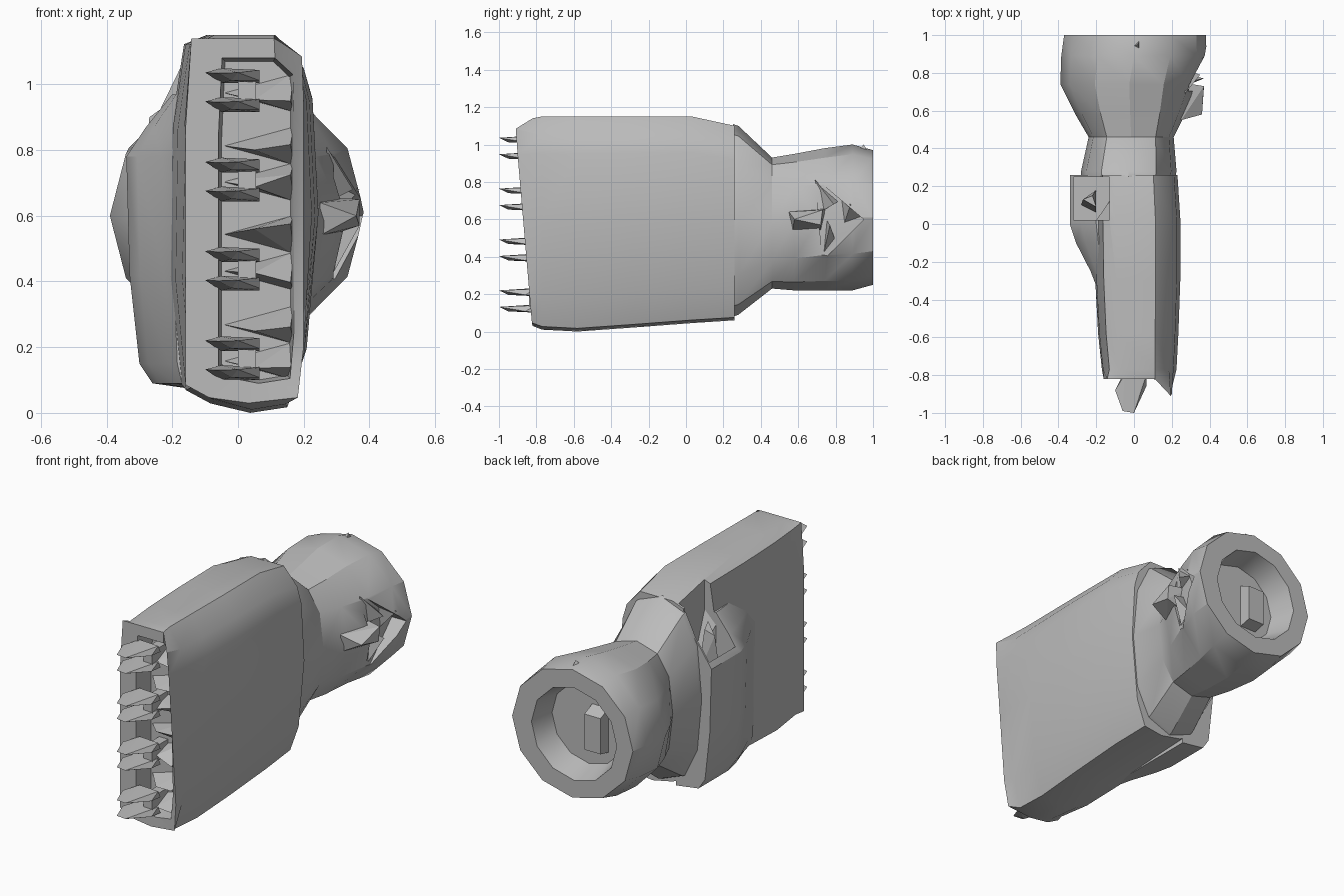
import bpy, bmesh, random
from math import cos, sin, pi, copysign

old = bpy.data.objects.get("Cube")
if old:
    bpy.data.objects.remove(old)

grey = bpy.data.materials.new("plain grey")
grey.use_nodes = True
colour = (0.5, 0.5, 0.5, 1)
grey.diffuse_color = colour
grey.node_tree.nodes["Principled BSDF"].inputs["Base Color"].default_value = colour


def finish(name, bm):
    bmesh.ops.recalc_face_normals(bm, faces=bm.faces[:])
    mesh = bpy.data.meshes.new(name)
    bm.to_mesh(mesh)
    bm.free()
    mesh.materials.append(grey)
    ob = bpy.data.objects.new(name, mesh)
    bpy.context.collection.objects.link(ob)
    return ob


def place(outline, y, x0, x1, z0, z1):
    """Fit a unit outline into a box across the length."""
    return [((x0 + x1) / 2 + u * (x1 - x0) / 2, y,
             (z0 + z1) / 2 + v * (z1 - z0) / 2) for u, v in outline]


def oval(y, x0, x1, z0, z1, p, n=12):
    """Rounded ring; small p is squarer."""
    unit = [(cos(2 * pi * i / n), sin(2 * pi * i / n)) for i in range(n)]
    unit = [[copysign(abs(a) ** p, a) if abs(a) > 1e-6 else 0 for a in q] for q in unit]
    return place(unit, y, x0, x1, z0, z1)


def loft(name, rings):
    bm = bmesh.new()
    loops = [[bm.verts.new(p) for p in ring] for ring in rings]
    n = len(loops[0])
    for a, b in zip(loops, loops[1:]):
        for i in range(n):
            j = (i + 1) % n
            bm.faces.new((a[i], a[j], b[j], b[i]))
    bm.faces.new(loops[0])
    bm.faces.new(loops[-1])
    return finish(name, bm)


def hull(name, points):
    bm = bmesh.new()
    for p in points:
        bm.verts.new(p)
    res = bmesh.ops.convex_hull(bm, input=bm.verts[:])
    loose = {g for g in res["geom_interior"] + res["geom_unused"]
             if isinstance(g, bmesh.types.BMVert)}
    bmesh.ops.delete(bm, geom=list(loose), context="VERTS")
    return finish(name, bm)


def block(name, x, y, z):
    return hull(name, [(a, b, c) for a in x for b in y for c in z])


def cut(ob, cutter):
    mod = ob.modifiers.new("cut", "BOOLEAN")
    mod.operation, mod.solver, mod.object = "DIFFERENCE", "EXACT", cutter
    bpy.context.view_layer.objects.active = ob
    bpy.ops.object.modifier_apply(modifier=mod.name)


# Tall flat body with a slot sunk in its front and a forward lip on one side
slab = [(0.6, -0.97), (0.84, -0.69), (1, 0.04), (0.92, 0.65), (0.8, 0.82),
        (0.42, 1), (-0.5, 1), (-0.8, 0.95), (-0.97, 0.5), (-1, -0.3),
        (-0.85, -0.88), (-0.5, -0.95), (0.07, -1)]
boxy = [(0.9, -0.97), (1, -0.69), (1, 0.04), (1, 0.65), (0.97, 0.9),
        (0.5, 1), (-0.5, 1), (-0.9, 1), (-1, 0.5), (-1, -0.3),
        (-1, -0.9), (-0.6, -0.97), (0.07, -1)]
front = [(x, y - (0.085 * min(z, 1.06) if x > 0.1 and z < 1.1 else 0), z)
         for x, y, z in place(boxy, -0.82, -0.16, 0.2, 0.03, 1.14)]
body = loft("body", [
    place(boxy, -0.7, -0.05, 0.16, 0.1, 1.07),
    place(boxy, -0.82, -0.06, 0.17, 0.09, 1.08),
    front,
    place(slab, -0.77, -0.17, 0.225, 0.01, 1.15),
    place(slab, -0.58, -0.19, 0.235, 0, 1.15),
    place(slab, -0.3, -0.205, 0.245, 0.02, 1.15),
    place(slab, 0.03, -0.21, 0.245, 0.045, 1.15),
    place(slab, 0.26, -0.21, 0.23, 0.06, 1.1)])

# Swelling on one side, with an open pocket in its top
side = [(-0.12, 0.07), (-0.26, 0.09), (-0.30, 0.15), (-0.33, 0.42),
        (-0.34, 0.78), (-0.28, 0.87), (-0.2, 0.97), (-0.12, 0.97)]


def side_ring(y, k):
    return [(-0.12 + (x + 0.12) * k, y, z) for x, z in side]


swelling = loft("side_swelling", [
    side_ring(-0.33, 0.36), side_ring(-0.25, 0.5), side_ring(-0.1, 0.85),
    side_ring(0, 1), side_ring(0.26, 1)])
pocket = block("pocket_cutter", (-0.32, -0.13), (0.02, 0.25), (0.7, 1.3))
cut(body, pocket)
cut(swelling, pocket)
hull("pocket_clip", [(-0.28, 0.1, 0.68), (-0.2, 0.06, 0.68), (-0.2, 0.18, 0.68),
                     (-0.27, 0.13, 0.9), (-0.2, 0.09, 0.95), (-0.22, 0.15, 0.93)])
hull("pocket_wedge", [(-0.2, 0.02, 0.7), (-0.13, 0.02, 0.7), (-0.13, 0.12, 0.7),
                      (-0.2, 0.02, 0.9), (-0.13, 0.02, 0.97)])

# Neck and round rear end with a sunk socket
rear = loft("neck_and_rear_ring", [
    oval(0.25, -0.28, 0.22, 0.08, 1.11, 0.8),
    oval(0.28, -0.28, 0.225, 0.09, 1.1, 0.8),
    oval(0.46, -0.24, 0.21, 0.23, 0.93, 0.8),
    oval(0.58, -0.31, 0.27, 0.22, 0.95, 0.9),
    oval(0.74, -0.39, 0.34, 0.22, 0.98, 1),
    oval(0.89, -0.385, 0.385, 0.22, 1.0, 1),
    oval(1.0, -0.37, 0.38, 0.25, 0.97, 1),
    oval(1.0, -0.27, 0.26, 0.35, 0.87, 1),
    oval(0.86, -0.23, 0.23, 0.39, 0.84, 1)])
notch = hull("notch_cutter", [(x, y, z) for x in (0.29, 0.5) for y, z in
                              ((0.69, 0.82), (0.95, 0.6), (0.73, 0.38))])
cut(rear, notch)
for cutter in (pocket, notch):
    bpy.data.objects.remove(cutter)

# Small pieces on and in the rear end
hull("socket_key", [(x, y, z) for x in (-0.12, -0.02) for y, z in
                    ((0.84, 0.48), (0.84, 0.74), (0.93, 0.5), (0.93, 0.7))])
hull("side_tab", [(0.25, 0.55, 0.64), (0.25, 0.57, 0.54), (0.25, 0.72, 0.53),
                  (0.25, 0.75, 0.66), (0.36, 0.58, 0.6), (0.37, 0.73, 0.65),
                  (0.37, 0.72, 0.57)])
hull("upper_fin", [(0.27, 0.69, 0.81), (0.27, 0.82, 0.7), (0.27, 0.72, 0.64),
                   (0.35, 0.79, 0.68)])
hull("lower_fin", [(0.27, 0.73, 0.39), (0.27, 0.8, 0.48), (0.27, 0.75, 0.6),
                   (0.37, 0.77, 0.57)])
hull("rear_fin", [(0.27, 0.82, 0.72), (0.27, 0.95, 0.6), (0.27, 0.84, 0.56),
                  (0.37, 0.88, 0.68)])
hull("top_chip", [(-0.04, 0.93, 0.95), (0.04, 0.9, 0.95), (0.03, 0.98, 0.95),
                  (0.02, 0.95, 1.0)])

# Four pairs of pointed blades, each pair joined by a bridge
random.seed(4)
for i in range(4):
    low = 0.12 + 0.272 * i
    for j in range(2):
        z = low + 0.088 * j
        hull("front_blade", [
            (-0.1, -0.88, z + 0.012), (-0.05, -0.78, z - 0.02), (0.065, -0.78, z - 0.02),
            (0.065, -0.86, z - 0.012), (0.065, -0.8, z + 0.02), (-0.05, -0.8, z + 0.025),
            (-0.06, -0.99, z + 0.01), (0.0, -1.0, z + 0.012), (-0.02, -0.95, z - 0.012)])
    block("blade_bridge", (0.0, 0.055), (-0.84, -0.69), (low, low + 0.088))
    # Rough wedges lying in the slot
    for z in (low + 0.04, low + 0.15):
        if z < 1:
            hull("slot_wedge", [
                (0.17, -0.69, z - 0.06), (0.17, -0.69, z + 0.06), (-0.05, -0.69, z),
                (0.16, -0.82, z + random.uniform(-0.04, 0.04)),
                (0.05, -0.8, z + random.uniform(-0.03, 0.03))])

# Smooth broad surfaces, keep hard edges
smooth = (body, swelling, rear)
for ob in bpy.context.view_layer.objects:
    ob.select_set(ob in smooth)
bpy.context.view_layer.objects.active = body
bpy.ops.object.shade_smooth_by_angle(angle=pi / 6)
